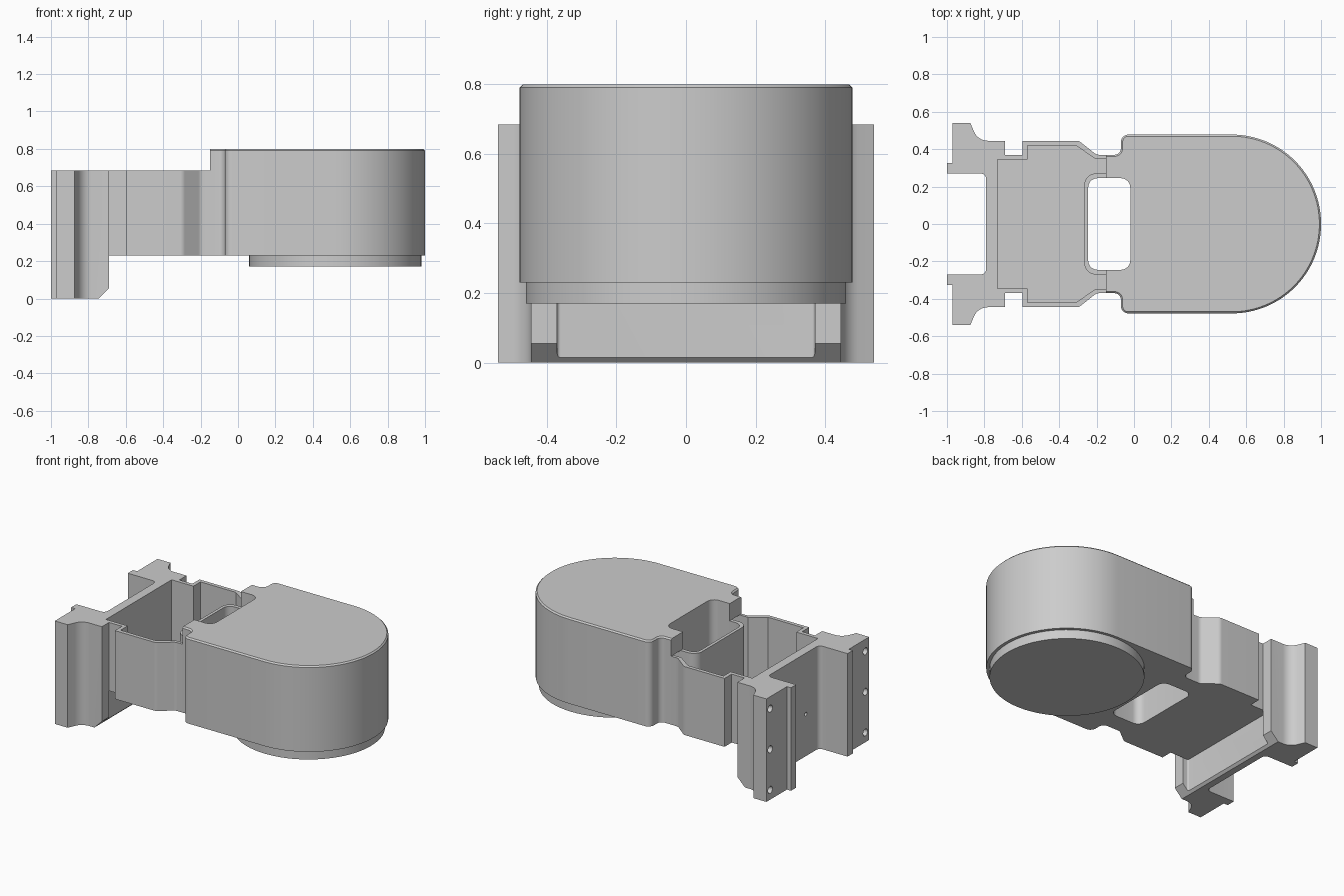
import bpy, bmesh, math
from mathutils import Vector, Matrix

if "Cube" in bpy.data.objects:
    bpy.data.objects.remove(bpy.data.objects["Cube"])

COLOUR = (0.604, 0.604, 0.604, 1)
grey = bpy.data.materials.new("plain grey")
grey.use_nodes = True
grey.diffuse_color = COLOUR
grey.node_tree.nodes["Principled BSDF"].inputs["Base Color"].default_value = COLOUR


def outline(half):
    """Mirror a half profile of (x, y[, radius]) in y and round its corners."""
    pts = [(p[0], p[1], p[2] if len(p) > 2 else 0) for p in half]
    pts += [(x, -y, r) for x, y, r in reversed(pts)]
    out = []
    for i, (x, y, r) in enumerate(pts):
        p = Vector((x, y, 0))
        if not r:
            out.append(p)
            continue
        a = (Vector((*pts[i - 1][:2], 0)) - p).normalized()
        b = (Vector((*pts[(i + 1) % len(pts)][:2], 0)) - p).normalized()
        ang = a.angle(b) / 2
        c = p + (a + b).normalized() * (r / math.sin(ang))
        t = r / math.tan(ang)
        va, vb = (p + a * t - c).normalized(), (p + b * t - c).normalized()
        n = 32 if r > 0.3 else 8
        out += [c + va.slerp(vb, k / n).normalized() * r for k in range(n + 1)]
    return out


def make_object(name, bm):
    bmesh.ops.recalc_face_normals(bm, faces=bm.faces)
    mesh = bpy.data.meshes.new(name)
    bm.to_mesh(mesh)
    bm.free()
    mesh.materials.append(grey)
    ob = bpy.data.objects.new(name, mesh)
    bpy.context.scene.collection.objects.link(ob)
    return ob


def prism_mesh(half, z0, z1):
    """Closed upright prism over a mirrored, rounded outline."""
    bm = bmesh.new()
    pts = outline(half)
    low = [bm.verts.new((p.x, p.y, z0)) for p in pts]
    high = [bm.verts.new((p.x, p.y, z1)) for p in pts]
    bm.faces.new(low)
    bm.faces.new(high)
    for i in range(len(pts)):
        bm.faces.new((low[i - 1], low[i], high[i], high[i - 1]))
    bmesh.ops.recalc_face_normals(bm, faces=bm.faces)
    return bm


def prism(name, half, z0, z1):
    return make_object(name, prism_mesh(half, z0, z1))


def cylinder(name, loc, r1, r2, depth, axis="Z"):
    bm = bmesh.new()
    rot = Matrix.Rotation(math.pi / 2, 4, "Y") if axis == "X" else Matrix()
    bmesh.ops.create_cone(bm, cap_ends=True, segments=96 if r1 > 0.1 else 16, radius1=r1,
                          radius2=r2, depth=depth, matrix=Matrix.Translation(loc) @ rot)
    return make_object(name, bm)


def cut(ob, cutters):
    for c in cutters:
        c.hide_render = True
        m = ob.modifiers.new("cut", "BOOLEAN")
        m.operation, m.solver, m.object = "DIFFERENCE", "EXACT", c
    dg = bpy.context.evaluated_depsgraph_get()
    mesh = bpy.data.meshes.new_from_object(ob.evaluated_get(dg))
    ob.modifiers.clear()
    ob.data = mesh
    for c in cutters:
        bpy.data.objects.remove(c)


RIM, BASE, TOP = 0.685, 0.23, 0.8
slot = [(-0.245, 0.245, 0.05), (-0.02, 0.245, 0.05)]
cavity = [(-0.265, 0.27, 0.06), (-0.04, 0.27), (-0.04, 0.35), (-0.21, 0.35),
          (-0.31, 0.42), (-0.57, 0.42), (-0.57, 0.345), (-0.73, 0.345)]

# Mounting plate with two flanged columns, chamfered at the foot
bm = prism_mesh([(-0.79, 0.27, 0.03), (-1, 0.27), (-1, 0.325), (-0.97, 0.325), (-0.97, 0.54),
                 (-0.875, 0.54), (-0.835, 0.445, 0.08), (-0.69, 0.445), (-0.69, 0.37),
                 (-0.73, 0.37, 0.01)], 0, RIM)
bmesh.ops.bisect_plane(bm, geom=bm.verts[:] + bm.edges[:] + bm.faces[:], dist=1e-5,
                       plane_co=(-0.69, 0, 0.055), plane_no=(1, 0, -1), clear_outer=True)
bmesh.ops.holes_fill(bm, edges=[e for e in bm.edges if e.is_boundary], sides=0)
plate = make_object("mounting_plate", bm)

# Screw holes in the columns and two small holes in the web
holes = []
for side in (-1, 1):
    for z in (0.065, 0.335, 0.605):
        holes.append(cylinder("screw_hole", (-0.955, side * 0.5, z), 0.025, 0.018, 0.05, "X"))
    holes.append(cylinder("web_hole", (-0.77, side * 0.13, 0.28), 0.012, 0.012, 0.12, "X"))
cut(plate, holes)

# Open tray with a wall around the slot
tray = prism("open_tray", [(-0.73, 0.37), (-0.595, 0.37), (-0.595, 0.445), (-0.295, 0.445, 0.04),
                           (-0.2, 0.37, 0.04), (-0.15, 0.37)], BASE, RIM)
cut(tray, [prism("tray_cavity", cavity, BASE + 0.025, 0.9), prism("tray_slot", slot, 0, 1)])

# Rounded head with a fine chamfer around the top
bm = prism_mesh([(-0.15, 0.37), (-0.07, 0.37, 0.035), (-0.07, 0.478, 0.04),
                 (1, 0.478, 0.477)], BASE, TOP)
rim = [e for e in bm.edges if all(v.co.z > TOP - 0.01 for v in e.verts)
       and any(v.co.x > -0.14 for v in e.verts)]
bmesh.ops.bevel(bm, geom=rim, offset=0.009, segments=1, affect="EDGES")
head = make_object("rounded_head", bm)
cut(head, [prism("head_channel", cavity, BASE + 0.025, RIM), prism("head_slot", slot, 0, 1)])

# Round base disc below the head
disc = cylinder("base_disc", (0.52, 0, 0.2025), 0.46, 0.46, 0.065)

# Smooth curves, sharp edges
bpy.ops.object.select_all(action="DESELECT")
for ob in (plate, tray, head, disc):
    ob.select_set(True)
    bpy.context.view_layer.objects.active = ob
bpy.ops.object.shade_smooth_by_angle(angle=math.radians(30))
